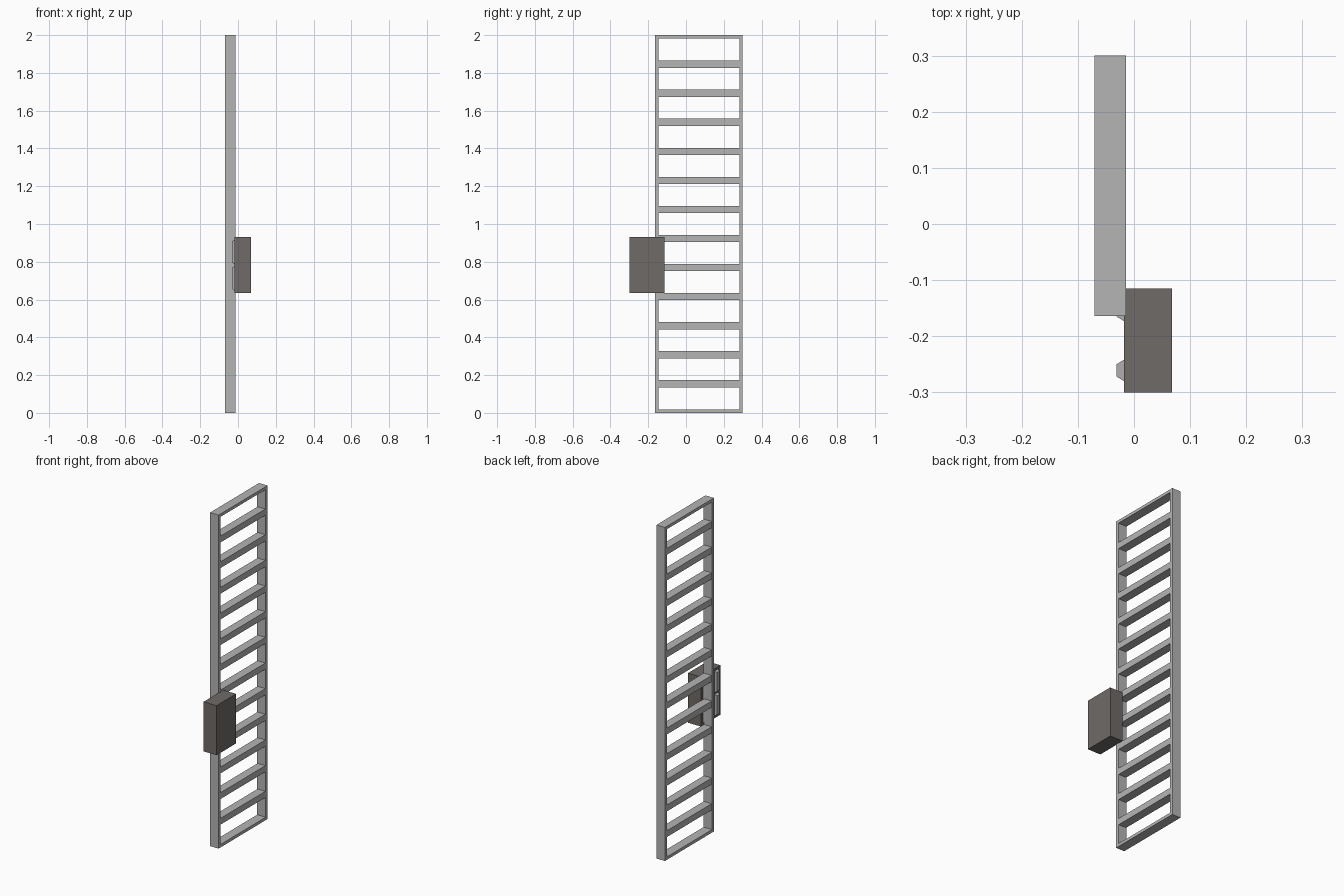
import bpy
import bmesh
from mathutils import Vector

cube = bpy.data.objects.get("Cube")
if cube:
    bpy.data.objects.remove(cube, do_unlink=True)


def material(name, rgb):
    mat = bpy.data.materials.new(name)
    mat.use_nodes = True
    color = (*rgb, 1.0)
    mat.diffuse_color = color
    mat.node_tree.nodes["Principled BSDF"].inputs["Base Color"].default_value = color
    return mat


light_grey = material("light grey", (0.46, 0.46, 0.46))
warm_grey = material("warm dark grey", (0.16, 0.145, 0.14))


def block(name, x, y, z, mat, taper=0.0):
    """Box between (min, max) ranges; taper insets the corners of the -x face."""
    lo, hi = Vector((x[0], y[0], z[0])), Vector((x[1], y[1], z[1]))
    center = (lo + hi) / 2
    size = hi - lo
    bm = bmesh.new()
    bmesh.ops.create_cube(bm, size=1)
    for v in bm.verts:
        side = v.co.x
        v.co = Vector(a * b for a, b in zip(v.co, size))
        if side < 0:
            v.co.y -= taper if v.co.y > 0 else -taper
            v.co.z -= taper if v.co.z > 0 else -taper
    mesh = bpy.data.meshes.new(name)
    bm.to_mesh(mesh)
    bm.free()
    mesh.materials.append(mat)
    obj = bpy.data.objects.new(name, mesh)
    obj.location = center
    bpy.context.collection.objects.link(obj)
    return obj


# Gate frame
FX = (-0.07, -0.014)
Y0, Y1 = -0.164, 0.30
RAIL = 0.018
block("front_upright", FX, (Y0, Y0 + RAIL), (0, 2), light_grey)
block("rear_upright", FX, (Y1 - RAIL, Y1), (0, 2), light_grey)
inner = (Y0 + RAIL, Y1 - RAIL)
block("bottom_rail", FX, inner, (0, RAIL), light_grey)
block("top_rail", FX, inner, (2 - RAIL, 2), light_grey)

# Evenly spaced slats
BAYS = 13
for i in range(1, BAYS):
    z = 2 * i / BAYS
    block(f"slat_{i}", (FX[0] + 0.002, FX[1] - 0.002), inner,
          (z - 0.019, z + 0.019), light_grey)

# Lock box beside the frame
block("lock_box", (-0.018, 0.068), (-0.30, -0.115), (0.634, 0.931), warm_grey)

# Four tapered pads on the inner face of the box
for side, y in (("outer", (-0.28, -0.242)), ("inner", (-0.173, -0.135))):
    for level, z in (("lower", (0.648, 0.778)), ("upper", (0.787, 0.917))):
        block(f"{side}_{level}_pad", (-0.031, -0.018), y, z, light_grey, 0.008)
